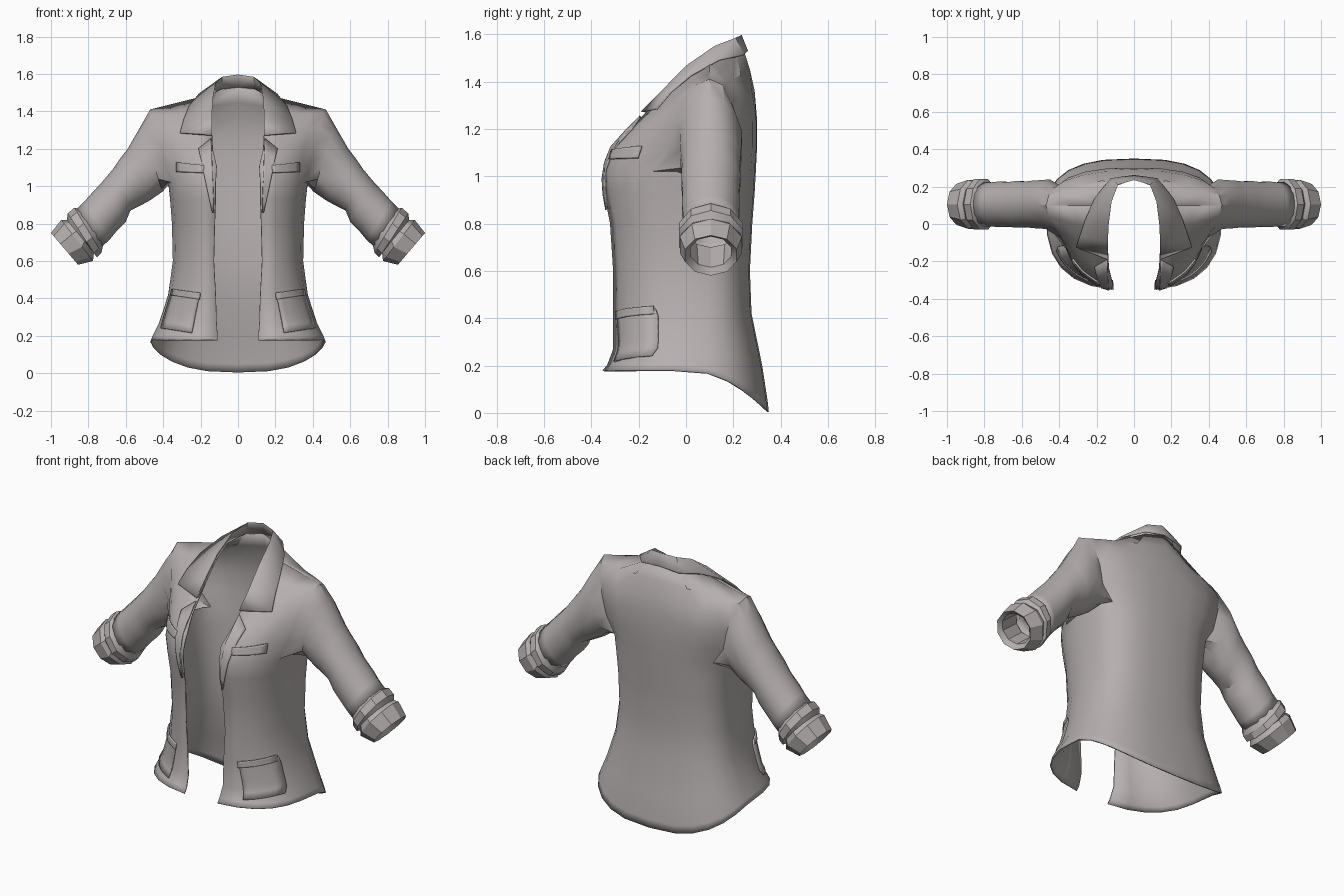
import bpy, bmesh, math
from mathutils import Vector
from mathutils.bvhtree import BVHTree

if "Cube" in bpy.data.objects:
    bpy.data.objects.remove(bpy.data.objects["Cube"])

cloth = bpy.data.materials.new("warm grey cloth")
cloth.diffuse_color = (0.47, 0.43, 0.43, 1)
cloth.use_nodes = True
cloth.node_tree.nodes["Principled BSDF"].inputs["Base Color"].default_value = cloth.diffuse_color


def finish(name, verts, faces, outward, thick=0.0, angle=40):
    """Make a mirrored half part; outward(centre) gives the wanted normal of the first face."""
    bm = bmesh.new()
    vs = [bm.verts.new(v) for v in verts]
    for f in faces:
        bm.faces.new([vs[i] for i in f])
    bmesh.ops.recalc_face_normals(bm, faces=bm.faces)
    bm.faces.ensure_lookup_table()
    bm.normal_update()
    if bm.faces[0].normal.dot(Vector(outward)) < 0:
        bmesh.ops.reverse_faces(bm, faces=bm.faces)
    tree = BVHTree.FromBMesh(bm)
    me = bpy.data.meshes.new(name)
    bm.to_mesh(me)
    bm.free()
    me.materials.append(cloth)
    ob = bpy.data.objects.new(name, me)
    bpy.context.collection.objects.link(ob)
    bpy.ops.object.select_all(action='DESELECT')
    ob.select_set(True)
    bpy.context.view_layer.objects.active = ob
    bpy.ops.object.shade_smooth_by_angle(angle=math.radians(angle))
    m = ob.modifiers.new("mirror", 'MIRROR')
    m.use_clip = True
    if thick:
        s = ob.modifiers.new("thickness", 'SOLIDIFY')
        s.thickness, s.offset = thick, -1
    return tree


def strip(rows, closed=False):
    """Quads between rows of vertex indices."""
    out = []
    for a, b in zip(rows, rows[1:]):
        n = len(a)
        for i in range(n if closed else n - 1):
            j = (i + 1) % n
            out.append((a[i], a[j], b[j], b[i]))
    return out


def quad_curve(p, q, r, n=5):
    """n points on a parabola through three points."""
    p, q, r = Vector(p), Vector(q), Vector(r)
    ts = [i / (n - 1) for i in range(n)]
    return [p * (2 * (t - .5) * (t - 1)) + q * (4 * t * (1 - t)) + r * (2 * t * (t - .5)) for t in ts]


def ring(top_x, top_z, low_x, low_z, hy, n, yc=0.105):
    c = Vector(((top_x + low_x) / 2, yc, (top_z + low_z) / 2))
    d = Vector((low_x, yc, low_z)) - c
    return [c + d * math.cos(2 * math.pi * i / n) - Vector((0, hy, 0)) * math.sin(2 * math.pi * i / n)
            for i in range(n)]


verts, faces = [], []


def add(points):
    start = len(verts)
    verts.extend(Vector(p) for p in points)
    return list(range(start, len(verts)))


# Torso below the arms: side height, back height, half width, front y, back y, opening x
COLS, YC, P = 13, 0.05, 0.75
torso = []
for zs, zb, w, yf, yb, e in [
        (.18, .005, .47, -.355, .35, .11), (.205, .05, .46, -.335, .345, .11),
        (.27, .20, .425, -.312, .322, .115), (.42, .42, .375, -.315, .277, .12),
        (.60, .60, .35, -.318, .27, .13), (.80, .80, .355, -.33, .28, .125),
        (.93, .93, .365, -.355, .29, .12), (1.02, 1.02, .375, -.36, .295, .12)]:
    t0 = -math.acos((e / w) ** (1 / P))
    pts = []
    for i in range(COLS):
        t = t0 + (math.pi / 2 - t0) * i / (COLS - 1)
        s = math.sin(t)
        x = w * max(math.cos(t), 0) ** P if i < COLS - 1 else 0
        y = YC + (abs(s) ** P) * ((yb - YC) if s > 0 else (yf - YC))
        back = max(0, y / yb)
        pts.append((x, y, zs + (zb - zs) * back ** 2))
    torso.append(add(pts))
faces += strip(torso)
top = torso[-1]

# Front panel up to the shoulder seam: opening, middle, armhole
tip = (.47, .10, 1.41)
front = [top[:5]]
for a, b, c in [((.115, -.325, 1.11), (.27, -.25, 1.12), (.385, -.08, 1.11)),
                ((.135, -.24, 1.20), (.29, -.175, 1.21), (.41, -.05, 1.22)),
                ((.14, -.15, 1.29), (.30, -.09, 1.30), (.435, -.01, 1.32)),
                ((.145, -.03, 1.41), (.31, 0, 1.39), (.455, .04, 1.385)),
                ((.15, .10, 1.49), (.31, .10, 1.45), tip)]:
    front.append(add(quad_curve(a, b, c)))
faces += strip(front)

# Back panel: armhole, middle, centre
back = [top[8:]]
for a, b, c in [((.385, .20, 1.11), (.24, .28, 1.12), (0, .30, 1.12)),
                ((.41, .205, 1.22), (.26, .28, 1.23), (0, .30, 1.24)),
                ((.435, .19, 1.32), (.28, .26, 1.34), (0, .29, 1.36)),
                ((.455, .155, 1.385), (.30, .20, 1.41), (0, .27, 1.45))]:
    back.append(add(quad_curve(a, b, c)))
back.append([front[-1][4]] + add([(.31, .10, 1.45), (.15, .10, 1.49), (.10, .21, 1.52), (0, .245, 1.53)]))
faces += strip(back)

# Sleeve lofted from the armhole loop
hole = ([top[6], top[5]] + [r[4] for r in front] + [r[0] for r in reversed(back[:-1])] + [top[7]])
sleeve = [hole]
for r in [(.515, 1.33, .405, .97, .135), (.59, 1.20, .47, .925, .13), (.625, 1.155, .515, .90, .125),
          (.67, 1.09, .575, .87, .128), (.72, 1.03, .60, .81, .122), (.78, .965, .645, .765, .125),
          (.82, .92, .69, .71, .12), (.86, .88, .725, .68, .122)]:
    sleeve.append(add(ring(*r, len(hole))))
faces += strip(sleeve, True)
body = finish("jacket_body", verts, faces, (0, -1, 0), 0.008, 35)

# Rolled cuff with a turned-in lip
verts, faces = [], []
cuff = [add(ring(*r, 10)) for r in [
    (.835, .875, .72, .69, .115), (.875, .885, .73, .645, .142), (.91, .855, .755, .62, .142),
    (.915, .82, .77, .645, .128), (.945, .82, .775, .60, .138), (1.0, .75, .855, .58, .115),
    (.975, .745, .85, .615, .09), (.87, .83, .75, .70, .10)]]
faces = strip(cuff, True)
finish("rolled_cuff", verts, faces, (-1, 0, -1), 0, 30)

# Collar: neckline stand, fold line, outer edge, from centre back to the front point
verts, faces = [], []
collar = [add(r) for r in [
    [(0, .24, 1.53), (.09, .205, 1.52), (.14, .10, 1.49), (.14, 0, 1.43), (.14, -.09, 1.34), (.14, -.165, 1.27)],
    [(0, .235, 1.597), (.085, .21, 1.585), (.12, .12, 1.55), (.135, 0, 1.467), (.14, -.10, 1.365), (.14, -.19, 1.275)],
    [(0, .262, 1.53), (.125, .245, 1.515), (.21, .14, 1.495), (.262, .02, 1.43), (.29, -.065, 1.36),
     (.31, -.125, 1.288)]]]
faces = strip(collar[1:]) + strip(collar[:2])
finish("collar", verts, faces, (0, 1, .2), 0.008, 45)


def plate(name, corners, offset, n=6):
    """Thin cloth patch laid on the body; corners are x, z in order around the patch."""
    a, b, c, d = [Vector(p) for p in corners]
    pts = []
    for j in range(n + 1):
        for i in range(n + 1):
            u, v = i / n, j / n
            p = a.lerp(b, u).lerp(d.lerp(c, u), v)
            hit, nor, _, _ = body.ray_cast(Vector((p.x, -2, p.y)), Vector((0, 1, 0)))
            if hit is None:
                hit, nor, _, _ = body.find_nearest(Vector((p.x, -.33, p.y)))
            if nor.y > 0:
                nor = -nor
            pts.append(hit + nor * offset)
    rows = [list(range(j * (n + 1), (j + 1) * (n + 1))) for j in range(n + 1)]
    finish(name, pts, strip(rows), (0, -1, 0), 0.009, 40)


# Pockets, pocket flaps and lapels
plate("hip_pocket", [(.245, .215), (.41, .24), (.35, .44), (.205, .42)], 0.008)
plate("hip_pocket_flap", [(.205, .395), (.352, .415), (.345, .45), (.20, .43)], 0.013)
plate("chest_pocket_welt", [(.18, 1.07), (.325, 1.075), (.325, 1.125), (.18, 1.11)], 0.010)
plate("lapel", [(.126, .86), (.135, .86), (.21, 1.195), (.142, 1.25)], 0.010)
